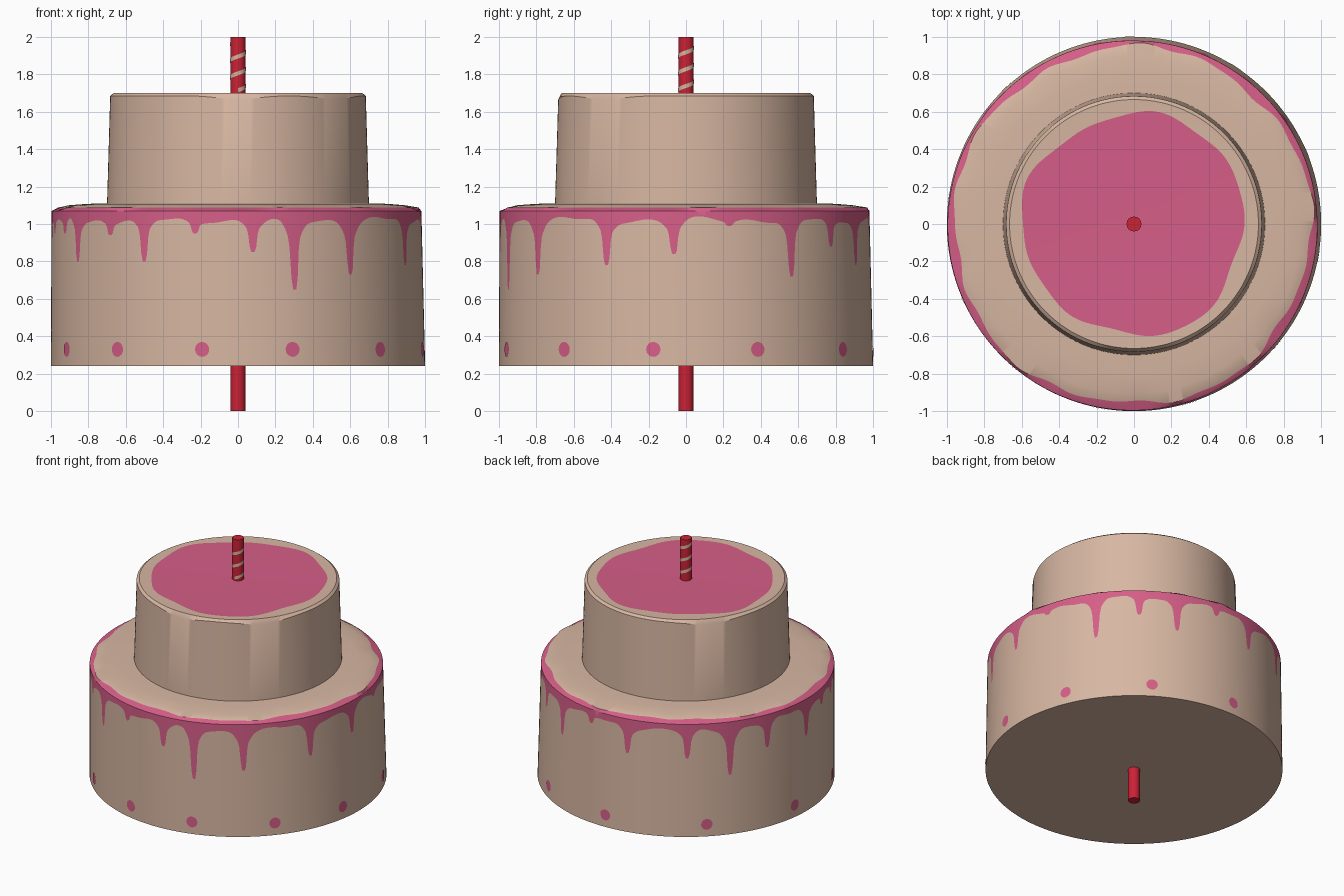
import bpy, bmesh, math
from math import sin, cos, pi, radians

if "Cube" in bpy.data.objects:
    bpy.data.objects.remove(bpy.data.objects["Cube"])


def material(name, rgb):
    m = bpy.data.materials.new(name)
    m.diffuse_color = (*rgb, 1)
    m.use_nodes = True
    m.node_tree.nodes["Principled BSDF"].inputs["Base Color"].default_value = m.diffuse_color
    return m


SPONGE = material("sponge_beige", (0.68, 0.47, 0.36))
ICING = material("icing_pink", (0.67, 0.112, 0.245))
RED = material("candle_red", (0.60, 0.016, 0.036))


def finish(bm, name, mats):
    bmesh.ops.remove_doubles(bm, verts=bm.verts, dist=1e-5)
    me = bpy.data.meshes.new(name)
    bm.to_mesh(me)
    bm.free()
    for m in mats:
        me.materials.append(m)
    ob = bpy.data.objects.new(name, me)
    bpy.context.collection.objects.link(ob)
    bpy.ops.object.select_all(action='DESELECT')
    ob.select_set(True)
    bpy.context.view_layer.objects.active = ob
    bpy.ops.object.shade_smooth_by_angle(angle=radians(30))
    return ob


def loft(name, n, rings, mats):
    """rings: list of (function angle -> point, material of the band below it)"""
    bm = bmesh.new()
    rows = [[bm.verts.new(f(2 * pi * j / n)) for j in range(n)] for f, _ in rings]
    for i in range(1, len(rows)):
        for j in range(n):
            k = (j + 1) % n
            f = bm.faces.new((rows[i - 1][j], rows[i - 1][k], rows[i][k], rows[i][j]))
            f.material_index = rings[i][1]
    return finish(bm, name, mats)


def circle(r, z, shift=0.0):
    return lambda a: (r * cos(a) - shift, r * sin(a) - shift, z)


def gap(a, deg):
    """signed angular distance in degrees"""
    return (math.degrees(a) - deg + 180) % 360 - 180


# --- lower tier: wall leans slightly, icing drips split the wall ---
Z0, Z1 = 0.24, 1.07


def wall(a, z, out=0.0):
    t = (z - Z0) / (Z1 - Z0)
    r = 1.0 - 0.012 * t + out
    return (r * cos(a) - 0.008 * t, r * sin(a) - 0.008 * t, z)


# drip angle (degrees) and tip height
DRIPS = [(-158, .95), (-149, .80), (-133, .94), (-120, .80), (-103, .95),
         (-85, .85), (-72, .65), (-52.4, .73), (-25, .78), (-3.4, .84),
         (14, .99), (35, .72), (52, .88), (67, .78), (84, .97), (101, .82),
         (125, .82), (142, .68), (158, .83), (179, .80), (191, .95)]


def drip_edge(a):
    z = 1.025 + 0.010 * sin(9 * a + 1) + 0.008 * sin(23 * a)
    low = z
    for deg, tip in DRIPS:
        d = abs(gap(a, deg))
        s = 0.74 / (1 + (d / 1.25) ** 6) + 0.26 / (1 + (d / 3.3) ** 4)
        low = min(low, z - (z - tip) * s)
    return wall(a, low)


def rim_icing_edge(a):
    r = 0.955 + 0.012 * sin(5 * a + 0.6) + 0.008 * sin(13 * a) + 0.005 * sin(22 * a)
    return (r * cos(a) - 0.008, r * sin(a) - 0.008, 1.088)


loft("lower_tier", 720, [
    (circle(0, Z0), 0),
    (lambda a: wall(a, Z0), 0),
    (drip_edge, 0),
    (lambda a: wall(a, Z1), 1),
    (rim_icing_edge, 1),
    (circle(0.90, 1.100, 0.006), 0),
    (circle(0.80, 1.108), 0),
    (circle(0.66, 1.110), 0),
], [SPONGE, ICING])


# --- upper tier: softened, slightly dented rim and icing pool on top ---
def dent(a):
    return sum(math.exp(-(gap(a, g) / w) ** 2) for g, w in ((-90, 12), (-40, 14), (139, 14)))


def upper_rim(a):
    r = 0.683
    return (r * cos(a), r * sin(a), 1.685 - 0.02 * dent(a))


def pool_edge(a):
    r = (0.592 + 0.014 * sin(3 * a - 1.2) + 0.012 * sin(5 * a + 0.5)
         + 0.007 * sin(9 * a + 2))
    return (r * cos(a), r * sin(a), 1.697)


loft("upper_tier", 192, [
    (circle(0.70, 1.10), 0),
    (upper_rim, 0),
    (circle(0.665, 1.699), 0),
    (pool_edge, 0),
    (circle(0, 1.695), 1),
], [SPONGE, ICING])

# --- icing dots around the foot of the lower tier ---
bm = bmesh.new()
for deg in (-156, -130, -101, -73, -40.5, -10, 22.6, 57, 92, 133, 172):
    pts = []
    for k in range(16):
        t = 2 * pi * k / 16
        pts.append(bm.verts.new(wall(radians(deg) + 0.039 * cos(t),
                                     0.33 + 0.04 * sin(t), 0.003)))
    bm.faces.new(pts)
finish(bm, "icing_dots", [ICING])

# --- candle running through the whole cake ---
loft("candle", 16, [(circle(0, 0), 0), (circle(0.04, 0), 0),
                    (circle(0.04, 2), 0), (circle(0, 2), 0)], [RED])

# --- spiral stripe on the candle ---
bm = bmesh.new()
prev = None
PITCH, STEPS = 0.09, 16
for k in range(int(2.9 * STEPS)):
    a = -pi / 2 + 2 * pi * k / STEPS
    z = 1.715 + PITCH * k / STEPS
    cur = [bm.verts.new((0.0415 * cos(a), 0.0415 * sin(a), z + h)) for h in (-0.011, 0.011)]
    if prev:
        bm.faces.new((prev[0], cur[0], cur[1], prev[1]))
    prev = cur
finish(bm, "candle_stripe", [SPONGE])
